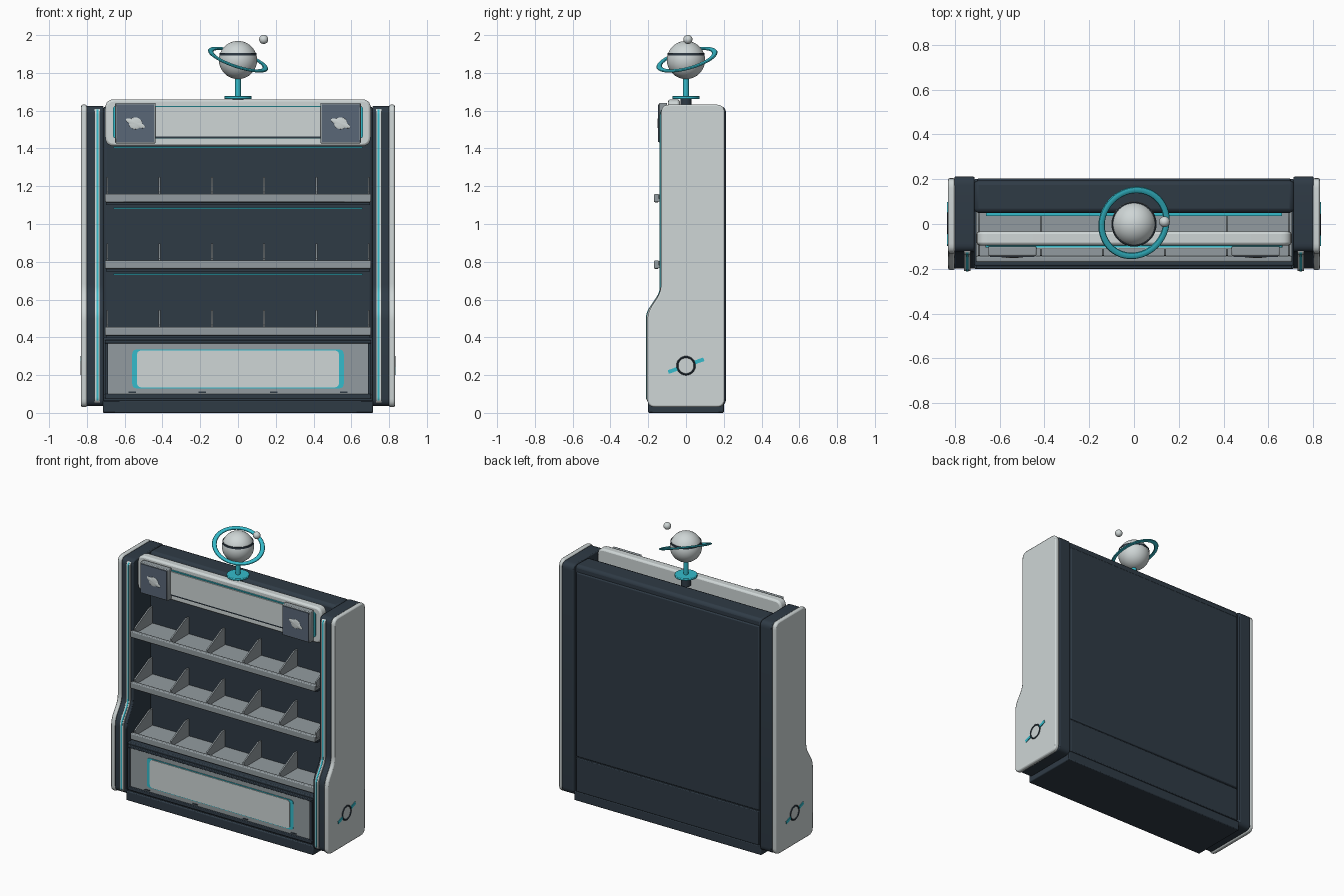
import bpy, bmesh, math
from mathutils import Vector, Matrix

cube = bpy.data.objects.get("Cube")
if cube:
    bpy.data.objects.remove(cube, do_unlink=True)


def material(name, rgb):
    m = bpy.data.materials.new(name)
    m.use_nodes = True
    m.diffuse_color = (*rgb, 1)
    bsdf = m.node_tree.nodes["Principled BSDF"]
    bsdf.inputs["Base Color"].default_value = (*rgb, 1)
    bsdf.inputs["Roughness"].default_value = 0.6
    return m


LIGHT = material("light grey", (0.62, 0.67, 0.67))
NAVY = material("dark navy", (0.028, 0.043, 0.06))
CYAN = material("cyan", (0.035, 0.5, 0.6))
GREY = material("shelf grey", (0.29, 0.33, 0.35))
SLATE = material("slate blue", (0.1, 0.135, 0.185))


def finish(name, bm, mat, bevel=0):
    bmesh.ops.recalc_face_normals(bm, faces=bm.faces)
    me = bpy.data.meshes.new(name)
    bm.to_mesh(me)
    bm.free()
    me.materials.append(mat)
    ob = bpy.data.objects.new(name, me)
    bpy.context.collection.objects.link(ob)
    bpy.ops.object.select_all(action="DESELECT")
    ob.select_set(True)
    bpy.context.view_layer.objects.active = ob
    bpy.ops.object.shade_smooth_by_angle(angle=math.radians(35))
    if bevel:
        mod = ob.modifiers.new("Bevel", "BEVEL")
        mod.width, mod.segments, mod.limit_method = bevel, 2, "ANGLE"
        mod.angle_limit = math.radians(50)
    return ob


def rounded(pts, r, steps=5):
    """Replace each corner by a curve that starts r away from it."""
    out = []
    for i, p in enumerate(pts):
        p, a, b = Vector(p), Vector(pts[i - 1]), Vector(pts[(i + 1) % len(pts)])
        p0 = p + (a - p).normalized() * r
        p1 = p + (b - p).normalized() * r
        for k in range(steps + 1):
            t = k / steps
            out.append(p0 * (1 - t) ** 2 + p * 2 * t * (1 - t) + p1 * t * t)
    return out


def prism(name, pts, lo, hi, axis, mat, r=0, bevel=0):
    """Extrude an outline: (y, z) along x, or (x, z) along y."""
    pts = rounded(pts, r) if r else pts
    place = (lambda p, d: (d, p[0], p[1])) if axis == "x" else (lambda p, d: (p[0], d, p[1]))
    bm = bmesh.new()
    a = [bm.verts.new(place(p, lo)) for p in pts]
    b = [bm.verts.new(place(p, hi)) for p in pts]
    bm.faces.new(a)
    bm.faces.new(b)
    for i in range(len(pts)):
        bm.faces.new((a[i - 1], a[i], b[i], b[i - 1]))
    return finish(name, bm, mat, bevel)


def rect(x0, x1, z0, z1):
    return [(x0, z0), (x1, z0), (x1, z1), (x0, z1)]


def box(name, x, y, z, mat, bevel=0):
    return prism(name, rect(*x, *z), *y, "y", mat, 0, bevel)


def plate(name, x, y, z, mat, r, bevel=0):
    return prism(name, rect(*x, *z), *y, "y", mat, r, bevel)


def cylinder(name, r, z0, z1, mat, bevel=0):
    bm = bmesh.new()
    bmesh.ops.create_cone(bm, cap_ends=True, segments=40, radius1=r, radius2=r, depth=z1 - z0,
                          matrix=Matrix.Translation((0, 0, (z0 + z1) / 2)))
    return finish(name, bm, mat, bevel)


def ball(name, r, loc, mat, turn=0, squash=(1, 1, 1)):
    bm = bmesh.new()
    m = Matrix.Translation(loc) @ Matrix.Rotation(turn, 4, "Y") @ Matrix.Diagonal((*squash, 1))
    bmesh.ops.create_uvsphere(bm, u_segments=40, v_segments=24, radius=r, matrix=m)
    return finish(name, bm, mat)


def torus(name, major, minor, flat, mat, loc, normal):
    bm = bmesh.new()
    n, k = 64, 10
    turn = Vector((0, 0, 1)).rotation_difference(Vector(normal)).to_matrix()
    rings = []
    for i in range(n):
        u = math.tau * i / n
        ring = []
        for j in range(k):
            v = math.tau * j / k
            d = major + minor * math.cos(v)
            p = Vector((d * math.cos(u), d * math.sin(u), flat * math.sin(v)))
            ring.append(bm.verts.new(turn @ p + Vector(loc)))
        rings.append(ring)
    for i in range(n):
        for j in range(k):
            bm.faces.new((rings[i - 1][j - 1], rings[i][j - 1], rings[i][j], rings[i - 1][j]))
    return finish(name, bm, mat)


def side_outline(grow, back, z0, z1):
    """Side silhouette with the stepped front; grow pushes the front out."""
    return [(back, z0), (back, z1), (-0.132 - grow, z1), (-0.132 - grow, 0.64),
            (-0.205 - grow, 0.53), (-0.205 - grow, z0)]


# Cabinet body, plinth and lower box
box("plinth", (-0.715, 0.715), (-0.2, 0.2), (0, 0.065), NAVY, 0.006)
box("back_body", (-0.715, 0.715), (0.05, 0.195), (0.06, 1.625), NAVY, 0.02)
box("lower_box", (-0.712, 0.712), (-0.187, 0.06), (0.06, 0.4), NAVY, 0.006)
box("back_panel_lower", (-0.7, 0.7), (0.18, 0.203), (0.065, 0.3), NAVY, 0.005)
box("back_panel_upper", (-0.7, 0.7), (0.18, 0.203), (0.306, 1.58), NAVY, 0.008)

# Lower front panel
for nm, x, z in (("top", (-0.705, 0.705), (0.367, 0.385)), ("bottom", (-0.705, 0.705), (0.075, 0.1))):
    box("panel_frame_" + nm, x, (-0.2, -0.18), z, NAVY, 0.004)
for s in (-1, 1):
    box("panel_frame_side", sorted((s * 0.687, s * 0.705)), (-0.2, -0.18), (0.1, 0.367), NAVY)
box("panel_field", (-0.687, 0.687), (-0.192, -0.18), (0.1, 0.367), GREY)
plate("panel_glow", (-0.56, 0.56), (-0.196, -0.19), (0.13, 0.335), CYAN, 0.025)
plate("panel_face", (-0.535, 0.535), (-0.2, -0.19), (0.135, 0.33), LIGHT, 0.025)
for x in (-0.56, -0.19, 0.19, 0.56):
    box("panel_clip", (x - 0.02, x + 0.02), (-0.196, -0.19), (0.106, 0.112), NAVY)

# Side walls, mirrored
for s in (-1, 1):
    side = "left" if s > 0 else "right"
    prism(side + "_side_core", side_outline(-0.006, 0.212, 0.036, 1.625), s * 0.712, s * 0.802,
          "x", NAVY, 0.04, 0.006)
    prism(side + "_side_cover", side_outline(0, 0.205, 0.03, 1.632), s * 0.8, s * 0.83,
          "x", LIGHT, 0.045, 0.008)
    prism(side + "_trim", side_outline(0.004, -0.08, 0.05, 1.612), s * 0.73, s * 0.76,
          "x", LIGHT, 0.03, 0.005)
    prism(side + "_trim_light", side_outline(0.007, -0.08, 0.055, 1.61), s * 0.739, s * 0.749,
          "x", CYAN, 0.03)
    # Ringed emblem, turned half round on the other side
    torus(side + "_emblem_ring", 0.046, 0.005, 0.005, NAVY, (s * 0.83, 0, 0.25), (1, 0, 0))
    for e in (-1, 1):
        d, n = Vector((0.94, 0.34)) * e, Vector((-0.34, 0.94)) * 0.01
        c = Vector((0, 0.25))
        pts = [c + d * 0.05 - n, c + d * 0.1 - n, c + d * 0.1 + n, c + d * 0.05 + n]
        prism(side + "_emblem_bar", [(p.x * s, p.y) for p in pts], s * 0.825, s * 0.834, "x", CYAN)

# Three shelves with lips, dividers and strip lights
for z in (0.41, 0.763, 1.115):
    box("shelf_floor", (-0.705, 0.705), (-0.15, 0.055), (z + 0.005, z + 0.02), GREY)
    box("shelf_lip", (-0.705, 0.705), (-0.17, -0.143), (z, z + 0.044), GREY, 0.006)
    box("shelf_underside", (-0.7, 0.7), (-0.14, 0.052), (z - 0.014, z + 0.005), NAVY)
    for i in range(6):
        x = -0.692 + i * 0.2768
        prism("shelf_divider", [(0.05, z + 0.01), (0.05, z + 0.135), (0.02, z + 0.135),
                                (-0.14, z + 0.055), (-0.145, z + 0.01)], x - 0.005, x + 0.005, "x", GREY)
for z in (0.735, 1.085, 1.407):
    box("strip_light", (-0.66, 0.66), (0.035, 0.052), (z - 0.005, z + 0.003), CYAN)

# Header sign with two square badges
plate("header_slab", (-0.703, 0.703), (-0.095, -0.033), (1.412, 1.66), LIGHT, 0.05, 0.012)
plate("header_glow", (-0.662, 0.662), (-0.105, -0.09), (1.452, 1.626), CYAN, 0.02)
plate("header_face", (-0.65, 0.65), (-0.112, -0.1), (1.464, 1.62), LIGHT, 0.015)
box("header_groove", (-0.44, 0.44), (-0.109, -0.1), (1.454, 1.464), NAVY)
for s in (-1, 1):
    x = s * 0.543
    box("badge_rim", (x - 0.107, x + 0.107), (-0.142, -0.1), (1.427, 1.641), GREY, 0.005)
    box("badge_face", (x - 0.099, x + 0.099), (-0.147, -0.14), (1.435, 1.633), SLATE)
    ball("badge_planet", 0.035, (x, -0.147, 1.533), LIGHT, 0, (1, 0.12, 0.9))
    ball("badge_planet_ring", 0.055, (x, -0.147, 1.533), LIGHT, 0.4, (1, 0.08, 0.3))

# Planet topper
cylinder("topper_base", 0.072, 1.662, 1.678, CYAN, 0.004)
cylinder("topper_foot", 0.03, 1.6, 1.665, NAVY)
cylinder("topper_stem", 0.015, 1.67, 1.79, CYAN)
ball("planet", 0.101, (0, 0, 1.868), LIGHT)
cylinder("planet_band", 0.0985, 1.893, 1.906, NAVY)
torus("planet_ring", 0.152, 0.015, 0.007, CYAN, (0, 0.005, 1.87), (0.33, -0.27, 1))
ball("moon", 0.024, (0.136, 0.01, 1.977), LIGHT)
